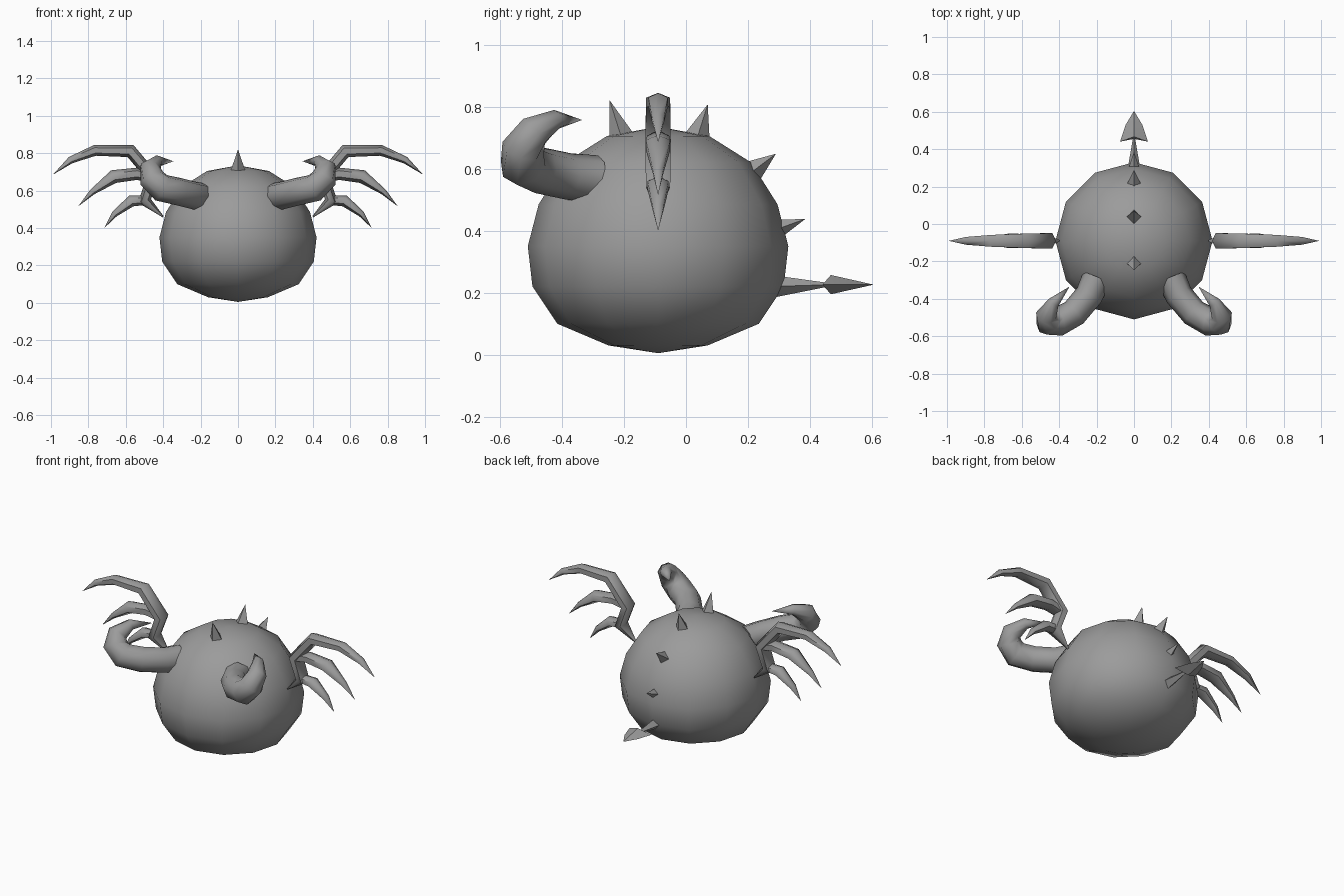
import bpy, bmesh, math
from mathutils import Vector

if "Cube" in bpy.data.objects:
    bpy.data.objects.remove(bpy.data.objects["Cube"], do_unlink=True)

CY = -0.09  # depth of the body axis

grey = bpy.data.materials.new("stone_grey")
grey.use_nodes = True
grey.diffuse_color = (0.33, 0.33, 0.33, 1)
grey.node_tree.nodes["Principled BSDF"].inputs["Base Color"].default_value = grey.diffuse_color


def finish(name, bm, mirror=False, angle=50):
    """Turn a bmesh into a shaded object, mirrored across x if asked."""
    bmesh.ops.remove_doubles(bm, verts=bm.verts, dist=0.0005)
    bmesh.ops.recalc_face_normals(bm, faces=bm.faces)
    mesh = bpy.data.meshes.new(name)
    bm.to_mesh(mesh)
    bm.free()
    mesh.materials.append(grey)
    obj = bpy.data.objects.new(name, mesh)
    bpy.context.collection.objects.link(obj)
    bpy.ops.object.select_all(action='DESELECT')
    obj.select_set(True)
    bpy.context.view_layer.objects.active = obj
    bpy.ops.object.shade_smooth_by_angle(angle=math.radians(angle))
    if mirror:
        obj.modifiers.new("mirror", 'MIRROR')
    return obj


def add_tube(bm, path, sides, ref, widen=1.0):
    """Sweep a polygon along path points (x, y, z, radius); widen acts along ref."""
    pts = [Vector(p[:3]) for p in path]
    a = Vector(ref)
    rings = []
    for i, p in enumerate(path):
        before = (pts[i] - pts[i - 1]).normalized() if i else Vector()
        after = (pts[i + 1] - pts[i]).normalized() if i + 1 < len(pts) else Vector()
        t = (before + after).normalized()
        a = (a - t * a.dot(t)).normalized()
        b = t.cross(a)
        ring = []
        for k in range(sides):
            ang = math.tau * k / sides + math.pi / 2
            off = a * math.cos(ang) * widen + b * math.sin(ang)
            ring.append(bm.verts.new(pts[i] + off * p[3]))
        rings.append(ring)
    for r0, r1 in zip(rings, rings[1:]):
        for k in range(sides):
            n = (k + 1) % sides
            bm.faces.new((r0[k], r0[n], r1[n], r1[k]))
    for ring, p in ((rings[0], path[0]), (rings[-1], path[-1])):
        if p[3] > 0.001:
            bm.faces.new(ring)


# Round body: height and radius of each ring
profile = [(0.005, 0), (0.03, 0.16), (0.10, 0.325), (0.22, 0.405), (0.35, 0.42),
           (0.485, 0.385), (0.62, 0.30), (0.705, 0.165), (0.735, 0)]
bm = bmesh.new()
add_tube(bm, [(0, CY, z, r) for z, r in profile], 12, (1, 0, 0))
finish("body", bm)

# Curled horns at the front
horn = [(0.20, -0.29, 0.565, 0.078), (0.24, -0.38, 0.575, 0.075),
        (0.32, -0.475, 0.595, 0.075), (0.41, -0.525, 0.615, 0.077),
        (0.46, -0.525, 0.665, 0.070), (0.47, -0.49, 0.72, 0.056),
        (0.43, -0.42, 0.758, 0.032), (0.345, -0.335, 0.757, 0)]
bm = bmesh.new()
add_tube(bm, horn, 8, (0, 0, 1))
finish("horns", bm, mirror=True, angle=60)

# Bony wings: a zigzag arm with a long finger, then two shorter fingers (x, z, radius)
fingers = [
    [(0.40, 0.46, 0.004), (0.50, 0.545, 0.036), (0.455, 0.67, 0.038), (0.575, 0.812, 0.036),
     (0.765, 0.815, 0.029), (0.895, 0.763, 0.019), (0.99, 0.685, 0)],
    [(0.45, 0.67, 0.028), (0.54, 0.69, 0.033), (0.665, 0.675, 0.036),
     (0.78, 0.592, 0.016), (0.855, 0.515, 0)],
    [(0.49, 0.55, 0.026), (0.57, 0.545, 0.031), (0.66, 0.475, 0.017), (0.715, 0.40, 0)],
]
bm = bmesh.new()
for finger in fingers:
    add_tube(bm, [(x, CY, z, r) for x, z, r in finger], 6, (0, 1, 0), 1.25)
finish("wings", bm, mirror=True, angle=65)

# Four-sided spikes down the back: base y, z, tip y, z, radius
spikes = [(-0.20, 0.675, -0.246, 0.82, 0.05), (0.03, 0.68, 0.07, 0.807, 0.05),
          (0.20, 0.58, 0.29, 0.648, 0.045), (0.28, 0.40, 0.385, 0.438, 0.036)]
for i, (y0, z0, y1, z1, r) in enumerate(spikes):
    bm = bmesh.new()
    add_tube(bm, [(0, y0, z0, r), (0, y1, z1, 0)], 4, (1, 0, 0))
    finish(f"back_spike_{i + 1}", bm, angle=30)

# Tail stem
bm = bmesh.new()
add_tube(bm, [(0, 0.27, 0.22, 0.038), (0, 0.47, 0.226, 0.004)], 4, (1, 0, 0))
finish("tail_stem", bm, angle=30)

# Barbed tail tip, thickest at the middle ridge
bm = bmesh.new()
TZ = 0.226
outline = [(0, 0.605), (0.045, 0.53), (0.075, 0.44), (0, 0.455), (-0.075, 0.44), (-0.045, 0.53)]
rim = [bm.verts.new((x, y, TZ)) for x, y in outline]
for side in (1, -1):
    ridge = bm.verts.new((0, 0.467, TZ + side * 0.031))
    for k in range(len(rim)):
        bm.faces.new((rim[k], rim[(k + 1) % len(rim)], ridge))
finish("tail_tip", bm, angle=30)
